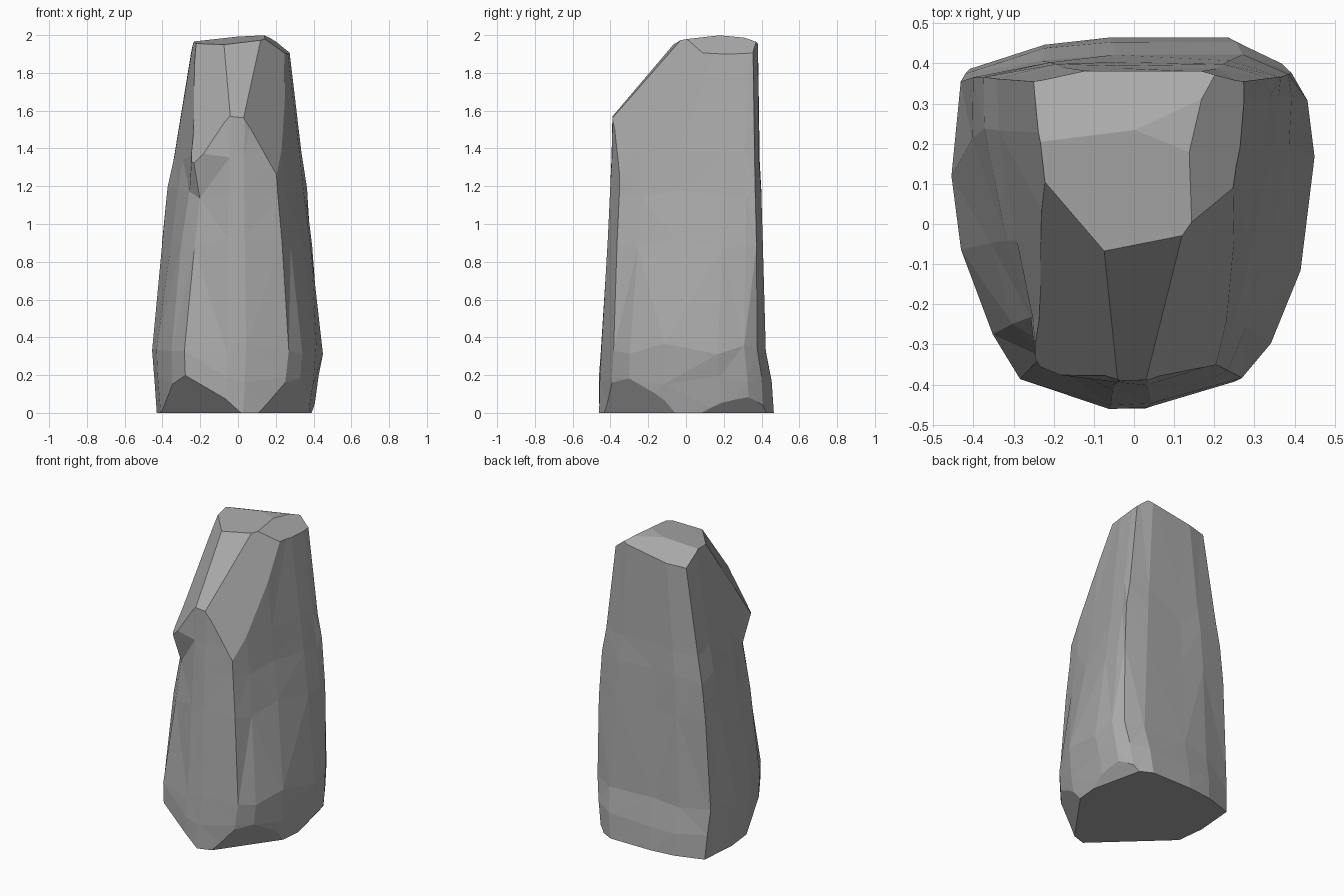
import bpy
import bmesh
import random
from mathutils import Vector

random.seed(4)
cube = bpy.data.objects.get("Cube")
if cube:
    bpy.data.objects.remove(cube, do_unlink=True)

# Stone material
stone = bpy.data.materials.new("stone_grey")
stone.use_nodes = True
grey = (0.4, 0.4, 0.4, 1)
stone.diffuse_color = grey
shader = stone.node_tree.nodes["Principled BSDF"]
shader.inputs["Base Color"].default_value = grey
shader.inputs["Roughness"].default_value = 0.9

# Cross-sections: rounded at the foot, wedge-shaped higher up, both flat-backed
foot = [(-.95, .83), (-1, .27), (-.95, -.12), (-.78, -.6), (-.62, -.85),
        (-.12, -1), (.1, -1), (.6, -.85), (.77, -.66), (.93, -.25),
        (1, .4), (.96, .72), (.86, .88), (.6, 1), (-.1, 1), (-.5, .96)]
crown = [(-.98, .93), (-.97, .6), (-.83, -.1), (-.72, -.6), (-.64, -.88),
         (-.12, -1), (.1, -1), (.58, -.88), (.68, -.6), (.81, -.1),
         (.94, .5), (.98, .8), (.98, .93), (.6, 1), (-.1, 1), (-.5, 1)]

# Height, blend to crown, then side, front and back limits of each layer
layers = [(0, 0, -.43, .4, -.46, .465),
          (.17, 0, -.445, .428, -.46, .455),
          (.34, .1, -.457, .452, -.45, .425),
          (.9, .8, -.415, .405, -.415, .405),
          (1.17, 1, -.383, .372, -.4, .397),
          (1.36, 1, -.35, .345, -.395, .39),
          (2.02, 1, -.235, .265, -.38, .38)]

bm = bmesh.new()
rings = []
for i, (z, blend, left, right, front, back) in enumerate(layers):
    ring = []
    for low, high in zip(foot, crown):
        u, v = Vector(low).lerp(Vector(high), blend)
        x = (left + right + u * (right - left)) / 2
        y = (front + back + v * (back - front)) / 2
        lift = 0
        if 0 < i < len(layers) - 1:
            x *= random.uniform(.99, 1.005)
            y *= random.uniform(.99, 1.005)
            lift = random.uniform(-.03, .03)
        ring.append(bm.verts.new((x, y, z + lift)))
    rings.append(ring)

# Overhanging ledge on the front corner with a hollow beneath it
rings[3][4].co += Vector((.035, .03, 0))
rings[4][4].co += Vector((.045, .04, -.02))
rings[4][3].co += Vector((.02, .01, 0))
rings[5][4].co += Vector((-.02, -.02, 0))

count = len(foot)
for low, high in zip(rings, rings[1:]):
    for i in range(count):
        j = (i + 1) % count
        quad = bm.faces.new((low[i], low[j], high[j], high[i]))
        bmesh.ops.triangulate(bm, faces=[quad])
bm.faces.new(rings[0][::-1])
bm.faces.new(rings[-1])


def chip(a, b, c):
    """Slice off the part outside the plane through three points."""
    a, b, c = Vector(a), Vector(b), Vector(c)
    normal = (b - a).cross(c - a).normalized()
    if normal.dot(a - Vector((0, 0, 1))) < 0:
        normal.negate()
    geom = bm.verts[:] + bm.edges[:] + bm.faces[:]
    bmesh.ops.bisect_plane(bm, geom=geom, dist=1e-5, plane_co=a,
                           plane_no=normal, clear_outer=True)
    rim = [e for e in bm.edges if e.is_boundary]
    bmesh.ops.holes_fill(bm, edges=rim, sides=0)


# Sloping front with a central ridge
chip((-.05, -.39, 1.57), (.04, -.39, 1.56), (0, -.06, 1.95))
chip((-.04, -.39, 1.57), (-.24, -.35, 1.32), (-.14, 0, 1.94))
chip((.03, -.39, 1.56), (.21, -.35, 1.25), (.13, -.03, 1.95))
# Worn crown and its shoulders
chip((0, -.04, 1.96), (.16, .17, 2), (-.24, .2, 1.965))
chip((.17, .17, 2), (.17, .37, 1.98), (-.1, .3, 1.985))
chip((.18, 0, 1.95), (.18, .35, 1.98), (.265, .2, 1.9))
chip((.2, .37, 1.965), (-.23, .22, 1.96), (-.25, .37, 1.89))
# Undercut edges of the foot
chip((-.43, -.04, 0), (.0, -.445, 0), (-.31, -.36, .2))
chip((.1, -.445, 0), (.375, -.06, 0), (.3, -.36, .2))
chip((.39, .08, 0), (.31, .43, 0), (.43, .32, .12))

bmesh.ops.triangulate(bm, faces=[f for f in bm.faces if len(f.verts) > 4])
bmesh.ops.recalc_face_normals(bm, faces=bm.faces[:])
mesh = bpy.data.meshes.new("standing_stone")
bm.to_mesh(mesh)
bm.free()
mesh.materials.append(stone)
rock = bpy.data.objects.new("standing_stone", mesh)
bpy.context.collection.objects.link(rock)
